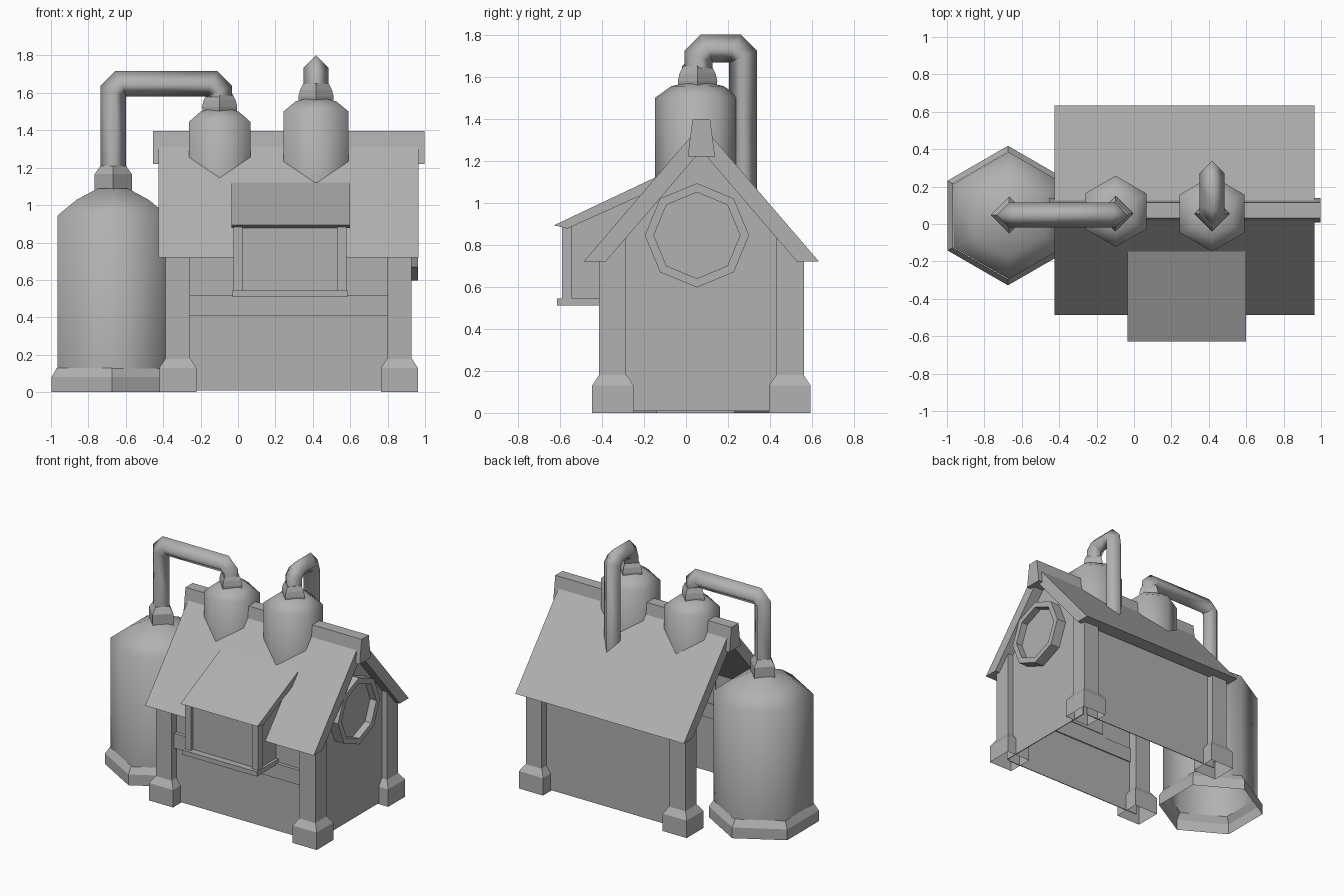
import bpy, bmesh, math
from mathutils import Vector

if "Cube" in bpy.data.objects:
    bpy.data.objects.remove(bpy.data.objects["Cube"])

GREY = bpy.data.materials.new("dark_grey")
GREY.diffuse_color = (0.44, 0.44, 0.44, 1)
GREY.use_nodes = True
GREY.node_tree.nodes["Principled BSDF"].inputs["Base Color"].default_value = GREY.diffuse_color


def finish(name, bm, smooth=False):
    bmesh.ops.recalc_face_normals(bm, faces=bm.faces)
    me = bpy.data.meshes.new(name)
    bm.to_mesh(me)
    bm.free()
    me.materials.append(GREY)
    for p in me.polygons:
        p.use_smooth = smooth
    ob = bpy.data.objects.new(name, me)
    bpy.context.collection.objects.link(ob)
    return ob


def skin(bm, rings):
    for a, b in zip(rings, rings[1:]):
        for i in range(len(a)):
            j = (i + 1) % len(a)
            bm.faces.new((a[i], a[j], b[j], b[i]))


def lathe(name, x, y, profile, sides, phase, smooth=False, cap=False):
    """Stack of regular polygons (radius, z), open at the bottom."""
    bm = bmesh.new()
    rings = []
    for r, z in profile:
        angs = [phase + math.tau * i / sides for i in range(sides)]
        rings.append([bm.verts.new((x + r * math.cos(a), y + r * math.sin(a), z)) for a in angs])
    skin(bm, rings)
    if cap:
        bm.faces.new(rings[-1])
    return finish(name, bm, smooth)


def prism(name, profile, x0, x1):
    """Side profile (y, z) extruded along x."""
    bm = bmesh.new()
    rings = [[bm.verts.new((x, y, z)) for y, z in profile] for x in (x0, x1)]
    skin(bm, rings)
    for r in rings:
        bm.faces.new(r)
    return finish(name, bm)


def box(name, x0, x1, y0, y1, z0, z1):
    return prism(name, [(y0, z0), (y1, z0), (y1, z1), (y0, z1)], x0, x1)


def pipe(name, pts, side, w):
    """Diamond-section pipe with mitred bends; side is the path plane's normal."""
    pts, side = [Vector(p) for p in pts], Vector(side)
    bm = bmesh.new()
    rings = []
    for i, p in enumerate(pts):
        d0 = (p - pts[i - 1]).normalized() if i else (pts[1] - p).normalized()
        d1 = (pts[i + 1] - p).normalized() if i < len(pts) - 1 else d0
        t = (d0 + d1).normalized()
        n = t.cross(side) * (w / t.dot(d0))
        rings.append([bm.verts.new(p + o) for o in (n, side * w, -n, -side * w)])
    skin(bm, rings)
    return finish(name, bm, True)


YC = 0.073                      # house centre line
HEX = math.pi / 2

# corner posts with flared feet
for sx, cx in (("left", -0.322), ("right", 0.863)):
    for sy, s in (("front", -1), ("back", 1)):
        prism(f"{sy}_{sx}_post",
              [(YC + s * 0.488, 0.17), (YC + s * 0.488, 0.75), (YC + s * 0.358, 0.88), (YC + s * 0.358, 0.17)],
              cx - 0.065, cx + 0.065)
        q = math.sqrt(2)
        lathe(f"{sy}_{sx}_foot", cx, YC + s * 0.421,
              [(0.099 * q, 0), (0.099 * q, 0.13), (0.066 * q, 0.18)], 4, math.pi / 4)

# thin walls (the left end is open)
box("front_wall", -0.32, 0.86, -0.36, -0.354, 0.008, 0.745)
box("front_beam", -0.3, 0.84, -0.385, -0.345, 0.41, 0.52)
box("back_wall", -0.32, 0.86, 0.499, 0.505, 0.008, 0.745)
prism("gable_wall", [(YC - 0.42, 0.008), (YC + 0.42, 0.008), (YC + 0.42, 0.77), (YC, 1.27), (YC - 0.42, 0.77)],
      0.879, 0.885)

# roof shell and ridge cap
prism("roof", [(YC - 0.56, 0.72), (YC, 1.373), (YC + 0.56, 0.72), (YC + 0.455, 0.72),
               (YC, 1.25), (YC - 0.455, 0.72)], -0.425, 0.965)
prism("ridge_cap", [(YC - 0.065, 1.22), (YC - 0.042, 1.397), (YC + 0.042, 1.397), (YC + 0.065, 1.22)],
      -0.455, 0.998)

# octagonal gable window: ring with a recessed pane
bm = bmesh.new()
rings = [[bm.verts.new((x, 0.052 + r * math.cos(i * math.pi / 4), 0.845 + r * math.sin(i * math.pi / 4)))
          for i in range(8)]
         for r, x in ((0.248, 0.883), (0.248, 0.962), (0.205, 0.962), (0.205, 0.91))]
skin(bm, rings)
bm.faces.new(rings[-1])
finish("gable_window", bm)

# front bay window
prism("bay_roof", [(-0.628, 0.893), (-0.148, 1.12), (-0.148, 1.065), (-0.565, 0.877)], -0.035, 0.6)
prism("bay_panel", [(-0.565, 0.54), (-0.565, 0.885), (-0.17, 1.07), (-0.345, 0.85), (-0.345, 0.54)], 0.0, 0.565)
for n, x in (("left", -0.025), ("right", 0.53)):
    box(f"bay_{n}_post", x, x + 0.05, -0.59, -0.542, 0.54, 0.89)
box("bay_sill", -0.03, 0.585, -0.614, -0.35, 0.51, 0.545)

# large tank beside the house
lathe("large_tank_base", -0.674, 0.045, [(0.373, 0), (0.373, 0.08), (0.34, 0.13)], 6, HEX)
lathe("large_tank", -0.67, 0.045, [(0.34, 0.125), (0.34, 0.945), (0.22, 1.03), (0.09, 1.09)], 6, HEX, True, True)
lathe("large_tank_cap", -0.667, 0.048, [(0.1, 1.07), (0.1, 1.165), (0.068, 1.21)], 4, 0, cap=True)

# roof tanks
for n, x, y, r, z in (("left", -0.098, 0.068, 0.19, 1.445), ("right", 0.417, 0.055, 0.202, 1.5)):
    lathe(f"{n}_roof_tank", x, y, [(r, 1.08), (r, z), (r * 0.62, z + 0.055), (0.06, z + 0.07)], 6, HEX, True, True)
    lathe(f"{n}_tank_collar", x, 0.055,
          [(0.09, z + 0.04), (0.094, z + 0.08), (0.086, z + 0.115), (0.068, z + 0.15)],
          4, 0, cap=True)

# connecting pipes
c = 0.04
pipe("tank_pipe", [(-0.667, 0.048, 1.19), (-0.667, 0.048, 1.65 - c), (-0.667 + c, 0.048, 1.65),
                   (-0.1 - c, 0.048, 1.65), (-0.1, 0.048, 1.65 - c), (-0.1, 0.048, 1.5)], (0, 1, 0), 0.068)
pipe("roof_pipe", [(0.417, 0.06, 1.6), (0.417, 0.06, 1.735 - c), (0.417, 0.06 + c, 1.735),
                   (0.417, 0.272 - c, 1.735), (0.417, 0.272, 1.735 - c), (0.417, 0.272, 1.05)], (1, 0, 0), 0.067)
